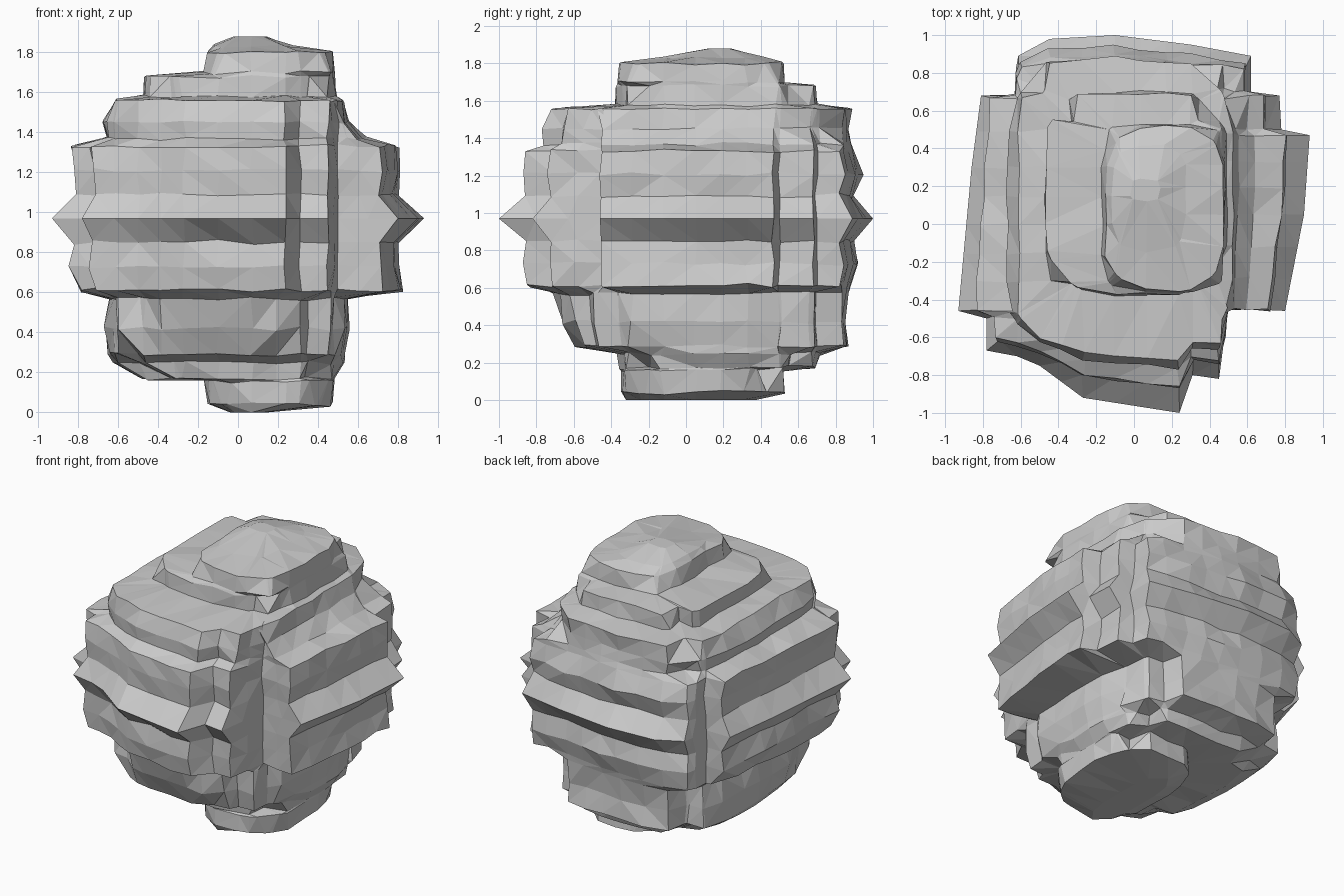
import bpy, bmesh
from mathutils import Vector, noise

if "Cube" in bpy.data.objects:
    bpy.data.objects.remove(bpy.data.objects["Cube"])

# Stepped plan outline of the boulder at its widest level
PLAN = [(-.27, -.92), (.24, -1), (.31, -.80), (.45, -.82), (.50, -.44), (.80, -.46),
        (.90, .05), (.93, .47), (.78, .50), (.77, .68), (.62, .70), (.62, .89),
        (.30, .95), (-.10, 1), (-.62, .97), (-.63, .68), (-.81, .68), (-.86, .30),
        (-.93, -.46), (-.78, -.50), (-.78, -.67), (-.62, -.70), (-.50, -.75)]

# Rock strata: height, left, right, front, back
LAYERS = [(.00, -.04, .15, -.32, .37), (.04, -.15, .47, -.34, .52),
          (.16, -.17, .48, -.34, .52), (.17, -.48, .48, -.35, .69),
          (.25, -.62, .53, -.37, .72), (.29, -.65, .53, -.60, .87),
          (.42, -.67, .55, -.67, .85), (.57, -.64, .54, -.72, .87),
          (.61, -.79, .83, -.85, .88), (.73, -.85, .80, -.87, .92),
          (.85, -.82, .80, -.86, .89), (.97, -.93, .93, -1.0, 1.0),
          (1.09, -.81, .80, -.86, .90), (1.21, -.81, .81, -.87, .94),
          (1.33, -.84, .80, -.86, .89), (1.37, -.66, .64, -.76, .88),
          (1.45, -.68, .55, -.77, .87), (1.56, -.61, .52, -.73, .88),
          (1.58, -.47, .49, -.38, .70), (1.68, -.47, .48, -.37, .69),
          (1.70, -.17, .48, -.36, .53), (1.80, -.15, .47, -.35, .51),
          (1.83, -.12, .28, -.15, .42), (1.88, -.02, .14, .12, .24)]


def outline(points, longest=0.16):
    """Split long edges so that each stratum gets small facets."""
    result = []
    for i, a in enumerate(points):
        a, b = Vector(a), Vector(points[(i + 1) % len(points)])
        n = max(1, round((b - a).length / longest))
        result += [a.lerp(b, k / n) for k in range(n)]
    return result


def fit(value, low, high, low_knee, high_knee, low_max, high_max):
    """Keep inner steps in place, squeeze only the outer part into the limits."""
    def side(v, limit, knee, most):
        if v <= knee or limit <= knee:
            return min(v, limit)
        return knee + (limit - knee) * (v - knee) / (most - knee)
    v = side(value, high, high_knee, high_max)
    return -side(-v, -low, low_knee, low_max)


def snap(value, offset, step, amount=.6):
    """Pull a coordinate toward a regular step, for blocky corners."""
    target = offset + round((value - offset) / step) * step
    return value + (target - value) * amount


def build_boulder():
    plan = outline(PLAN)
    bm = bmesh.new()
    rings = []
    for z, left, right, front, back in LAYERS:
        cx, cy = (left + right) / 2, (front + back) / 2
        hx, hy = (right - left) / 2, (back - front) / 2
        power = 2.4 if z < .6 else 3
        ring = []
        for p in plan:
            x = fit(p.x, left, right, .62, .50, .93, .93)
            y = fit(p.y, front, back, .44, .70, 1, 1)
            # round the plan corners of the smaller strata, in blocky steps
            r = (abs((x - cx) / hx) ** power + abs((y - cy) / hy) ** power) ** (1 / power)
            if r > 1.06:
                x, y = cx + (x - cx) / r * 1.03, cy + (y - cy) / r * 1.03
                if .1 < z < 1.75:
                    x, y = snap(x, -.15, .157), snap(y, .01, .17)
                x, y = min(max(x, left), right), min(max(y, front), back)
            # small chips
            c = noise.noise_vector(Vector((x, y, z)) * 7)
            if z not in (0, .97, 1.88):
                x, y, h = x + c.x * .02, y + c.y * .02, z + c.z * .02
            else:
                h = z
            ring.append(bm.verts.new((x, y, h)))
        rings.append(ring)
    # Side facets between the strata
    n = len(plan)
    for low, high in zip(rings, rings[1:]):
        for i in range(n):
            j = (i + 1) % n
            bm.faces.new((low[i], low[j], high[j], high[i]))
    # Flat base and crown
    bm.faces.new(list(reversed(rings[0])))
    bm.faces.new(rings[-1])
    bmesh.ops.remove_doubles(bm, verts=bm.verts[:], dist=.004)
    bmesh.ops.triangulate(bm, faces=bm.faces[:])
    bmesh.ops.recalc_face_normals(bm, faces=bm.faces[:])
    mesh = bpy.data.meshes.new("boulder")
    bm.to_mesh(mesh)
    bm.free()
    obj = bpy.data.objects.new("boulder", mesh)
    bpy.context.collection.objects.link(obj)


build_boulder()
